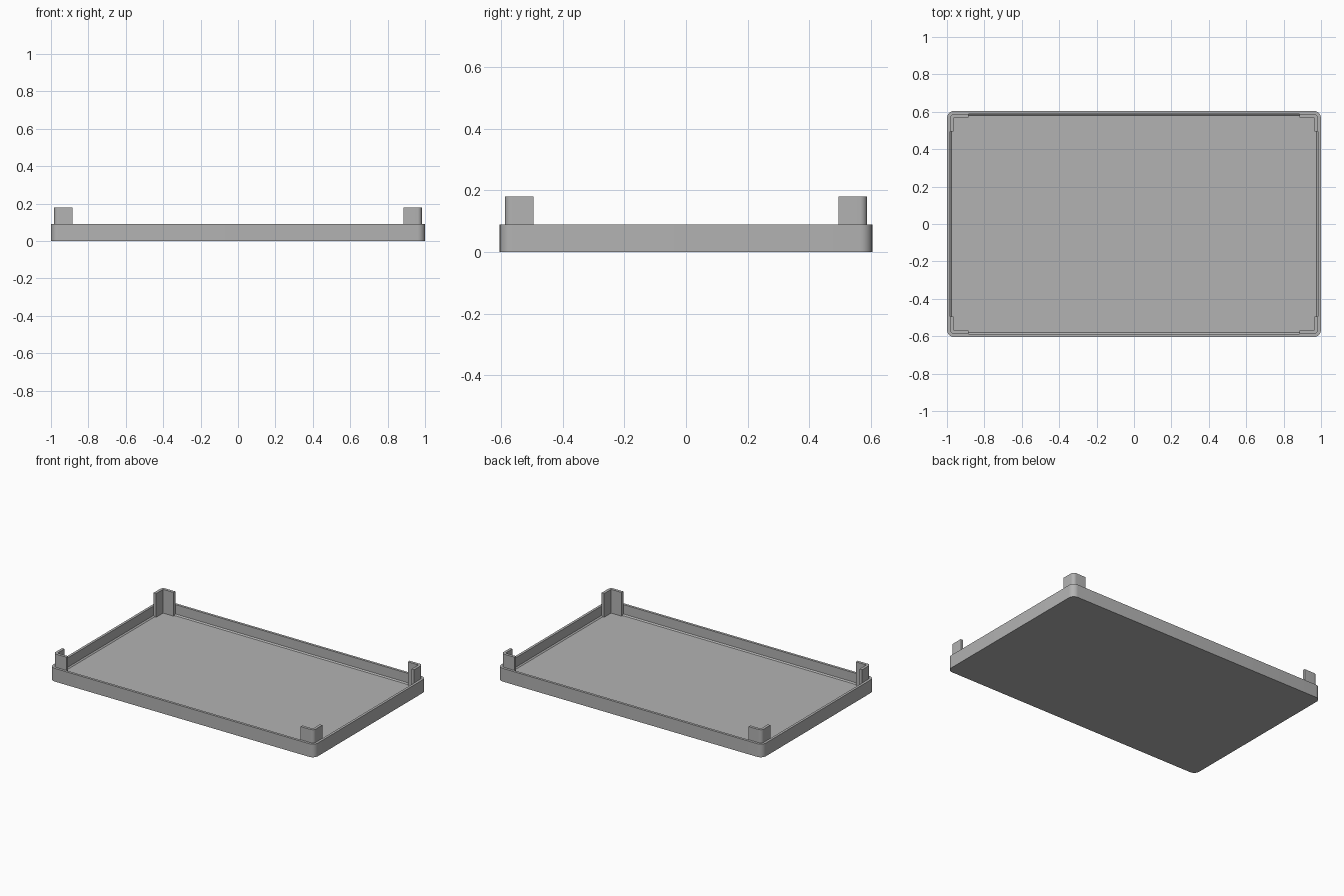
import bpy, bmesh, math

old = bpy.data.objects.get("Cube")
if old:
    bpy.data.objects.remove(old, do_unlink=True)

HALF_X, HALF_Y, RADIUS = 1.0, 0.605, 0.04
WALL, RIM_Z, FLOOR_Z, TAB_Z = 0.017, 0.09, 0.018, 0.18
STEPS = 8

grey = bpy.data.materials.new("plain grey")
grey.use_nodes = True
colour = (0.45, 0.45, 0.45, 1)
grey.diffuse_color = colour
grey.node_tree.nodes["Principled BSDF"].inputs["Base Color"].default_value = colour


def corner(inset, sx=1, sy=1):
    """Arc points of one rounded corner, pulled in by an inset."""
    r = max(RADIUS - inset, 0.004)
    cx, cy = HALF_X - inset - r, HALF_Y - inset - r
    return [(sx * (cx + r * math.cos(a)), sy * (cy + r * math.sin(a)))
            for a in (math.pi / 2 * i / STEPS for i in range(STEPS + 1))]


def outline(inset):
    """Full rounded rectangle, anticlockwise."""
    return (corner(inset) + corner(inset, -1, 1)[::-1]
            + corner(inset, -1, -1) + corner(inset, 1, -1)[::-1])


def finish(bm, name):
    bmesh.ops.recalc_face_normals(bm, faces=bm.faces)
    mesh = bpy.data.meshes.new(name)
    bm.to_mesh(mesh)
    bm.free()
    mesh.materials.append(grey)
    obj = bpy.data.objects.new(name, mesh)
    bpy.context.collection.objects.link(obj)
    bpy.ops.object.select_all(action="DESELECT")
    obj.select_set(True)
    bpy.context.view_layer.objects.active = obj
    bpy.ops.object.shade_smooth_by_angle(angle=math.radians(30))
    return obj


# Tray: outer wall, rim, inner wall, small chamfer and floor
bm = bmesh.new()
levels = [(0, 0), (0, RIM_Z), (WALL, RIM_Z),
          (WALL, FLOOR_Z + 0.008), (WALL + 0.008, FLOOR_Z)]
rings = [[bm.verts.new((x, y, z)) for x, y in outline(inset)] for inset, z in levels]
for low, high in zip(rings, rings[1:]):
    for i in range(len(low)):
        j = (i + 1) % len(low)
        bm.faces.new((low[i], low[j], high[j], high[i]))
bm.faces.new(rings[0])
bm.faces.new(rings[-1])
finish(bm, "tray")

# Corner tabs: one L-shaped profile, raised and mirrored to all corners
bm = bmesh.new()
end_x, end_y = 0.885, 0.495
inner_x, inner_y = HALF_X - 2 * WALL - 0.002, HALF_Y - 2 * WALL - 0.002
outer = corner(WALL)
inner = corner(2 * WALL + 0.002)
profile = ([(HALF_X - WALL, end_y)] + outer + [(end_x, HALF_Y - WALL), (end_x, inner_y)]
           + inner[::-1] + [(inner_x, end_y)])
base = bm.faces.new([bm.verts.new((x, y, FLOOR_Z)) for x, y in profile])
top = bmesh.ops.extrude_face_region(bm, geom=[base])["geom"]
bmesh.ops.translate(bm, vec=(0, 0, TAB_Z - FLOOR_Z),
                    verts=[v for v in top if isinstance(v, bmesh.types.BMVert)])
tabs = finish(bm, "corner_tabs")
mirror = tabs.modifiers.new("mirror", "MIRROR")
mirror.use_axis = (True, True, False)
